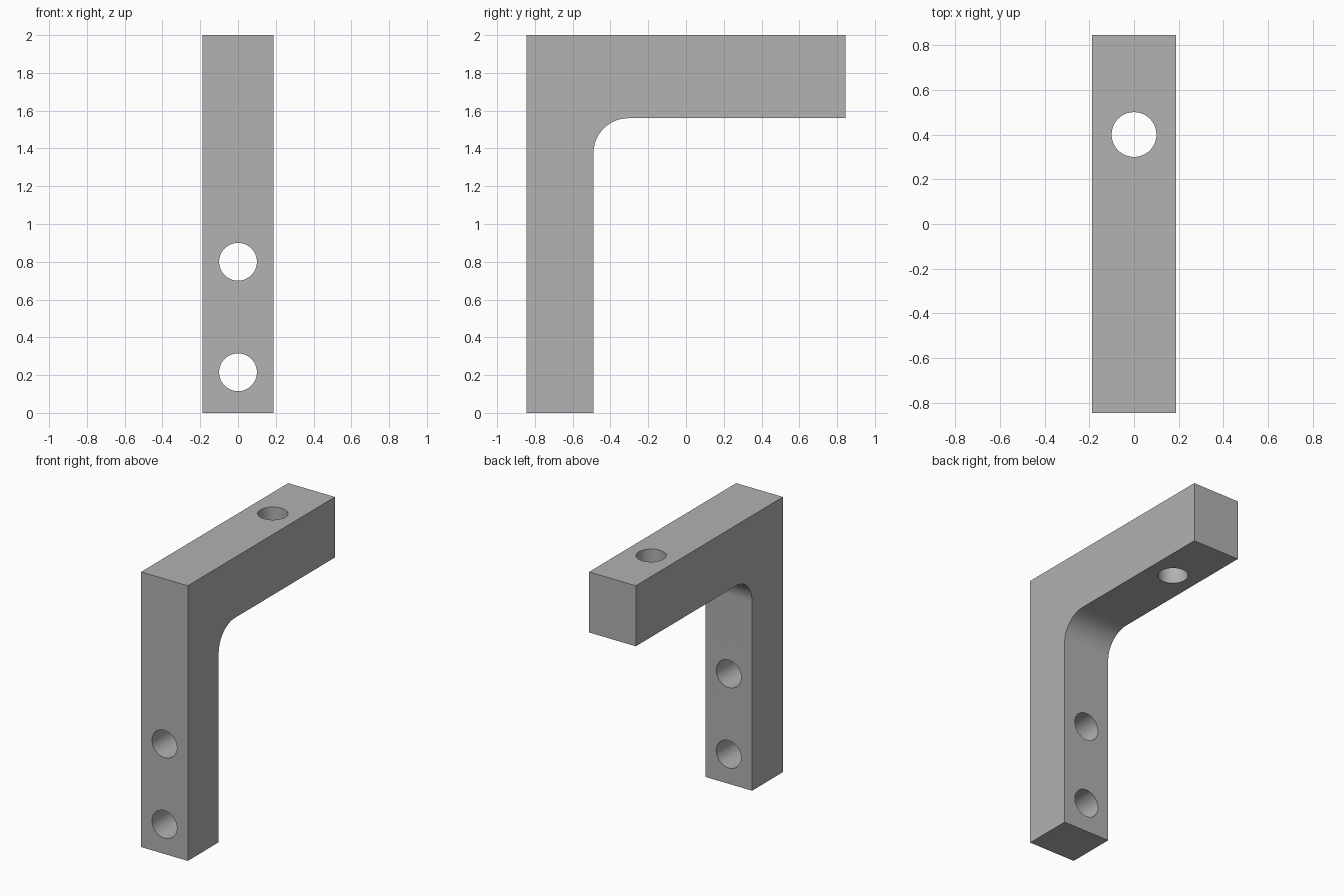
import bpy
import bmesh
from math import cos, sin, pi, radians

if "Cube" in bpy.data.objects:
    bpy.data.objects.remove(bpy.data.objects["Cube"])

HALF_W, HALF_D, HEIGHT = 0.188, 0.845, 2.0
LEG_BACK, ARM_UNDER, FILLET = -0.49, 1.56, 0.185
HOLE_R = 0.1

grey = bpy.data.materials.new("plain grey")
grey.use_nodes = True
colour = (0.445, 0.445, 0.445, 1)
grey.diffuse_color = colour
grey.node_tree.nodes["Principled BSDF"].inputs["Base Color"].default_value = colour


# Side profile (y, z) with a rounded inner corner
def bracket_profile(steps=24):
    cy, cz = LEG_BACK + FILLET, ARM_UNDER - FILLET
    arc = [(cy + FILLET * cos(a), cz + FILLET * sin(a))
           for a in (pi - pi / 2 * i / steps for i in range(steps + 1))]
    return ([(-HALF_D, 0), (LEG_BACK, 0)] + arc +
            [(HALF_D, ARM_UNDER), (HALF_D, HEIGHT), (-HALF_D, HEIGHT)])


# Bracket body: profile extruded across the width
bm = bmesh.new()
face = bm.faces.new([bm.verts.new((-HALF_W, y, z)) for y, z in bracket_profile()])
side = bmesh.ops.extrude_face_region(bm, geom=[face])["geom"]
bmesh.ops.translate(bm, vec=(2 * HALF_W, 0, 0),
                    verts=[v for v in side if isinstance(v, bmesh.types.BMVert)])
bmesh.ops.recalc_face_normals(bm, faces=bm.faces)
mesh = bpy.data.meshes.new("bracket")
bm.to_mesh(mesh)
bm.free()
mesh.materials.append(grey)
bracket = bpy.data.objects.new("bracket", mesh)
bpy.context.collection.objects.link(bracket)


# Screw holes: cylinders cut right through the body
def drill(location, tilt):
    bpy.ops.mesh.primitive_cylinder_add(vertices=64, radius=HOLE_R, depth=0.8,
                                        location=location, rotation=(tilt, 0, 0))
    cutter = bpy.context.object
    cutter.data.materials.append(grey)
    cutter.hide_render = True
    bpy.ops.object.select_all(action='DESELECT')
    bracket.select_set(True)
    bpy.context.view_layer.objects.active = bracket
    cut = bracket.modifiers.new("hole", 'BOOLEAN')
    cut.operation = 'DIFFERENCE'
    cut.solver = 'EXACT'
    cut.object = cutter
    bpy.ops.object.modifier_apply(modifier=cut.name)
    bpy.data.objects.remove(cutter)


leg_middle = (LEG_BACK - HALF_D) / 2
for z in (0.215, 0.80):
    drill((0, leg_middle, z), pi / 2)
drill((0, 0.40, (ARM_UNDER + HEIGHT) / 2), 0)

# Smooth fillet and hole walls, crisp outer edges
bpy.ops.object.shade_smooth_by_angle(angle=radians(30))
